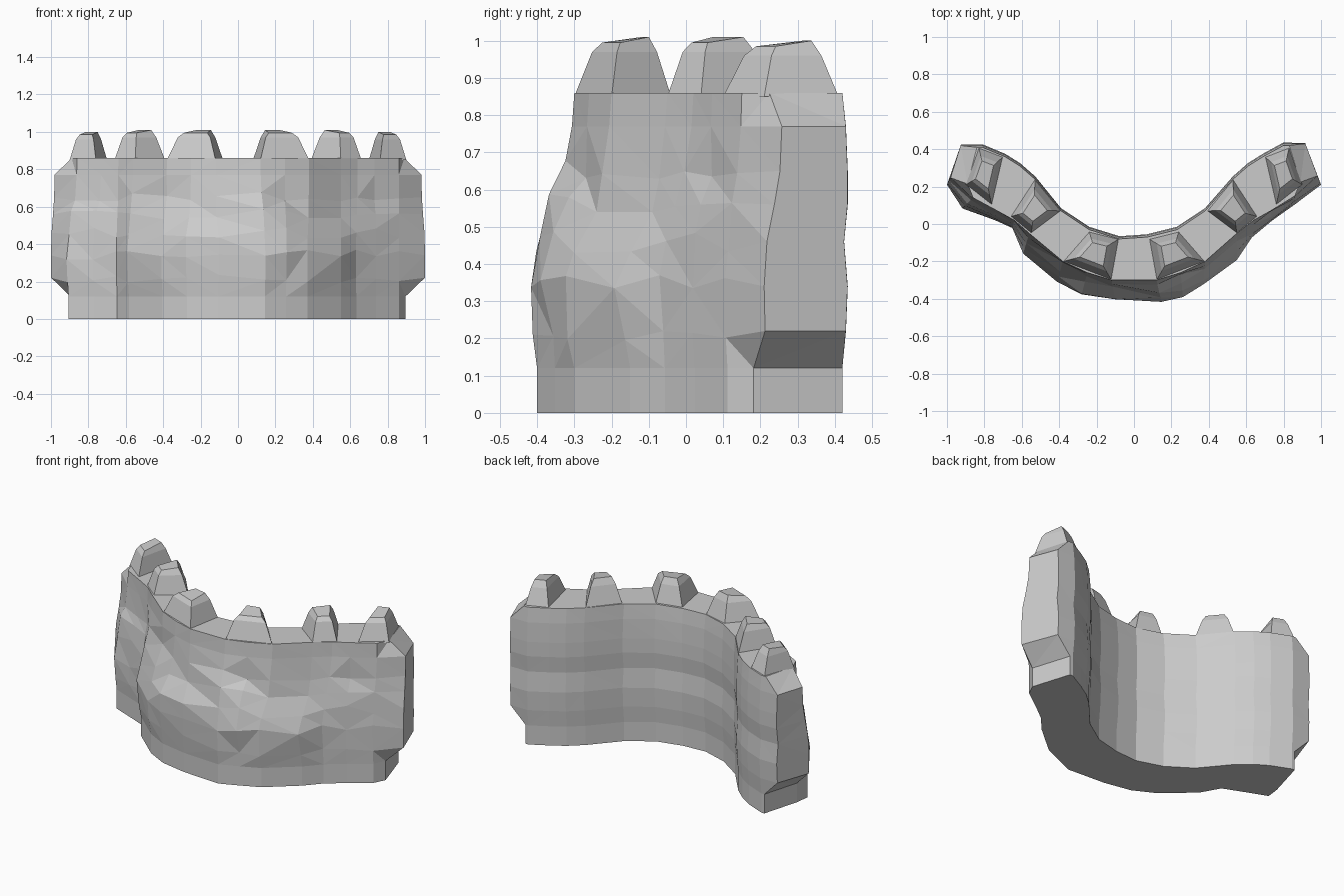
import bpy, bmesh, random
from mathutils import Vector

random.seed(4)
if "Cube" in bpy.data.objects:
    bpy.data.objects.remove(bpy.data.objects["Cube"], do_unlink=True)

stone = bpy.data.materials.new("grey stone")
stone.use_nodes = True
stone.diffuse_color = (0.6, 0.6, 0.6, 1)
stone.node_tree.nodes["Principled BSDF"].inputs["Base Color"].default_value = stone.diffuse_color


def make_object(name, bm):
    bmesh.ops.recalc_face_normals(bm, faces=bm.faces)
    mesh = bpy.data.meshes.new(name)
    bm.to_mesh(mesh)
    bm.free()
    mesh.materials.append(stone)
    obj = bpy.data.objects.new(name, mesh)
    bpy.context.collection.objects.link(obj)
    return obj


def bridge(bm, first, second):
    for i in range(len(first)):
        j = (i + 1) % len(first)
        bm.faces.new((first[i], first[j], second[j], second[i]))


# Plan of the curved wall: front at the top, front at the bulge, back
top_line = [(-.98, .25), (-.86, .14), (-.73, .07), (-.64, .02), (-.56, -.05),
            (-.38, -.2), (-.25, -.26), (-.12, -.3), (.12, -.3), (.25, -.26),
            (.38, -.2), (.55, -.05), (.64, .02), (.73, .07), (.86, .15), (.98, .26)]
bulge_line = [(-1, .21), (-.92, .08), (-.78, .03), (-.65, -.02), (-.59, -.15),
              (-.41, -.31), (-.28, -.38), (-.1, -.41), (.15, -.43), (.26, -.38),
              (.37, -.33), (.55, -.18), (.63, -.08), (.74, .01), (.86, .1), (1, .21)]
back_line = [(-.93, .41), (-.81, .41), (-.69, .36), (-.61, .31), (-.53, .24),
             (-.39, .07), (-.24, -.03), (-.08, -.08), (.07, -.07), (.23, -.03),
             (.38, .07), (.53, .24), (.61, .31), (.69, .36), (.8, .42), (.92, .42)]

# Height, amount of front bulge, back swell, end pulled inward
rows = [(0, .77, 0, .1), (.12, .77, 0, .1), (.22, .95, .01, 0), (.34, 1, .015, 0),
        (.46, .85, .005, 0), (.56, .45, .015, 0), (.65, .15, .015, 0),
        (.77, .05, .01, 0), (.86, 0, 0, .09)]

# Rock wall, lofted along the plan
bm = bmesh.new()
rings = []
last = len(top_line) - 1
for s, (top, bulge, back) in enumerate(zip(top_line, bulge_line, back_line)):
    top, bulge, back = Vector(top), Vector(bulge), Vector(back)
    end = -1 if s == 0 else 1 if s == last else 0
    outward = (back - top).normalized()
    front_side, back_side = [], []
    for r, (z, amount, swell, pull) in enumerate(rows):
        rough = 1 < r < 7 and not end
        shift = Vector((-end * pull, -abs(end) * pull * .4))
        wobble = random.uniform(-.15, .1) if rough else 0
        lift = random.uniform(-.03, .03) if rough else 0
        f = top.lerp(bulge, amount + wobble) + shift
        b = back + outward * swell + Vector((shift.x, 0))
        front_side.append(bm.verts.new((f.x, f.y, z + lift)))
        back_side.append(bm.verts.new((b.x, b.y, z)))
    rings.append(front_side + back_side[::-1])
for a, b in zip(rings, rings[1:]):
    bridge(bm, a, b)

# End faces
count = len(rows)
for ring in (rings[0], rings[-1]):
    for r in range(count - 1):
        bm.faces.new((ring[r], ring[r + 1], ring[-2 - r], ring[-1 - r]))
bmesh.ops.triangulate(bm, faces=bm.faces[:])
make_object("curved_rock_wall", bm)


# Tapered battlements standing on the top of the wall
def battlement(name, corners, mirror, height):
    bm = bmesh.new()
    base = [Vector((x * mirror, y)) for x, y in corners]
    centre = sum(base, Vector((0, 0))) / 4
    levels = []
    for z, size in ((.85, 1), (height - .04, .67), (height, .48)):
        level = []
        for c in base:
            p = centre.lerp(c, size)
            level.append(bm.verts.new((p.x, p.y, z)))
        levels.append(level)
    for a, b in zip(levels, levels[1:]):
        bridge(bm, a, b)
    bm.faces.new(levels[0])
    bm.faces.new(levels[-1])
    # tilt the tip a little towards the front
    for v in levels[-1][:2]:
        v.co.z -= .015
    make_object(name, bm)


shapes = {"inner": ([(.12, -.3), (.38, -.2), (.24, -.04), (.08, -.08)], 1.01),
          "middle": ([(.55, -.05), (.66, .04), (.53, .24), (.39, .07)], 1.01),
          "outer": ([(.76, .1), (.9, .21), (.83, .41), (.7, .36)], 1.0)}
for label, (corners, height) in shapes.items():
    for side, mirror in (("left", 1), ("right", -1)):
        battlement(f"{label}_battlement_{side}", corners, mirror, height)
